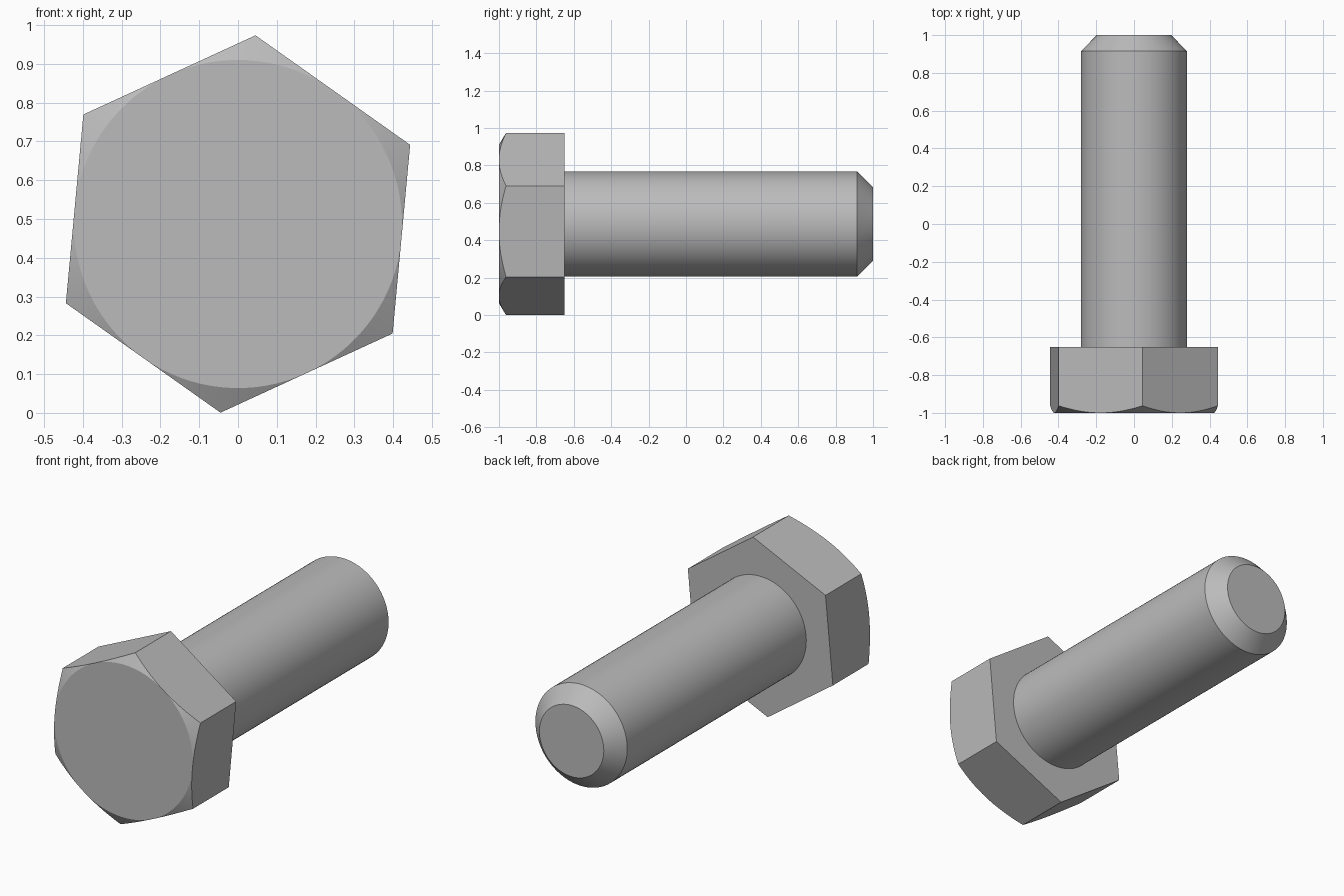
import bpy, bmesh, math

if "Cube" in bpy.data.objects:
    bpy.data.objects.remove(bpy.data.objects["Cube"], do_unlink=True)

CORNER = 0.4885                                   # hexagon corner radius
FLAT = CORNER * math.cos(math.pi / 6)             # hexagon flat radius
AXIS_Z = 0.487
TURN = math.radians(24.7)

steel = bpy.data.materials.new("grey steel")
steel.use_nodes = True
grey = (0.5, 0.5, 0.5, 1)
steel.diffuse_color = grey
steel.node_tree.nodes["Principled BSDF"].inputs["Base Color"].default_value = grey


def ring(bm, count, radius, depth):
    """Closed loop around the bolt axis; radius and depth are functions of angle."""
    verts = []
    for i in range(count):
        a = 2 * math.pi * i / count
        r = radius(a)
        verts.append(bm.verts.new((r * math.cos(a + TURN), depth(a),
                                   AXIS_Z + r * math.sin(a + TURN))))
    return verts


def loft(name, count, sections):
    """Skin successive rings and cap both ends."""
    bm = bmesh.new()
    rings = [ring(bm, count, r, d) for r, d in sections]
    for a, b in zip(rings, rings[1:]):
        for i in range(count):
            j = (i + 1) % count
            bm.faces.new((a[i], a[j], b[j], b[i]))
    bm.faces.new(rings[0])
    bm.faces.new(rings[-1])
    bmesh.ops.remove_doubles(bm, verts=bm.verts, dist=1e-5)
    bmesh.ops.recalc_face_normals(bm, faces=bm.faces)
    mesh = bpy.data.meshes.new(name)
    bm.to_mesh(mesh)
    bm.free()
    mesh.materials.append(steel)
    obj = bpy.data.objects.new(name, mesh)
    bpy.context.collection.objects.link(obj)
    bpy.ops.object.select_all(action='DESELECT')
    obj.select_set(True)
    bpy.context.view_layer.objects.active = obj
    bpy.ops.object.shade_smooth_by_angle(angle=math.radians(20))
    return obj


def hexagon(a):
    return FLAT / math.cos(a % (math.pi / 3) - math.pi / 6)


def chamfer(a):
    return -1 + (hexagon(a) - FLAT) * math.tan(math.pi / 6)


def const(value):
    return lambda a: value


# Hexagonal head, its front corners cut by a shallow cone
loft("bolt_head", 96, [(const(FLAT), const(-1)), (hexagon, chamfer),
                       (hexagon, const(-0.65))])

# Round shank with a bevelled tip
loft("bolt_shank", 96, [(const(0.281), const(-0.65)), (const(0.281), const(0.915)),
                        (const(0.197), const(1))])
